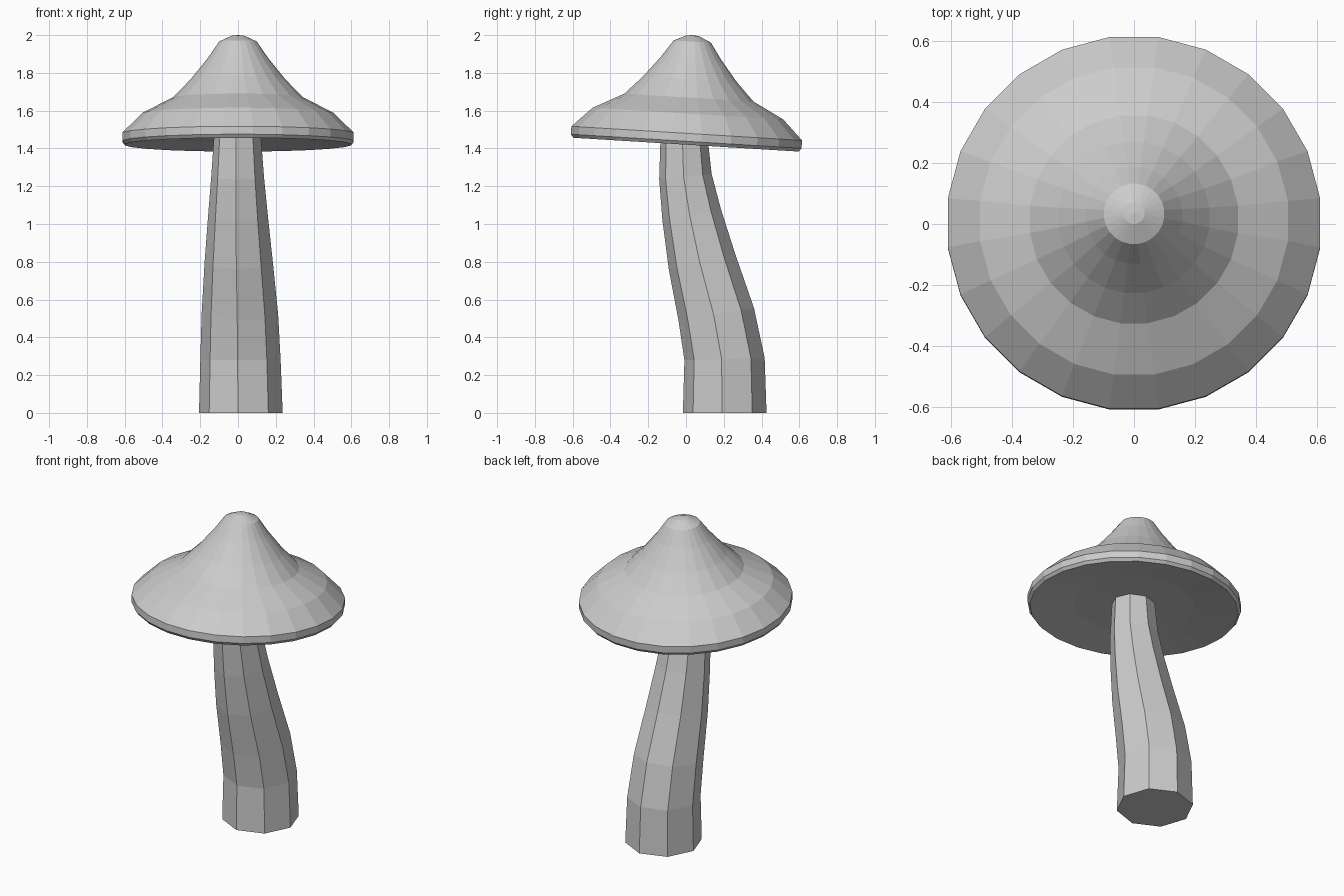
import bpy, bmesh
from math import pi, sin, cos, radians
from mathutils import Matrix, Vector

if "Cube" in bpy.data.objects:
    bpy.data.objects.remove(bpy.data.objects["Cube"])


def loft(name, rings, sides, start):
    """Skin n-sided rings; each ring is (centre, radius, x tilt). Radius 0 closes to a point."""
    bm = bmesh.new()
    loops = []
    for centre, r, tilt in rings:
        place = Matrix.Translation(centre) @ Matrix.Rotation(tilt, 4, 'X')
        angles = [start + 2 * pi * i / sides for i in range(sides)]
        loops.append([bm.verts.new(place @ Vector((r * cos(a), r * sin(a), 0))) for a in angles])
    for low, high in zip(loops, loops[1:]):
        for i in range(sides):
            j = (i + 1) % sides
            bm.faces.new((low[i], low[j], high[j], high[i]))
    bm.faces.new(loops[0][::-1])
    bm.faces.new(loops[-1])
    bmesh.ops.remove_doubles(bm, verts=bm.verts, dist=1e-4)
    bmesh.ops.recalc_face_normals(bm, faces=bm.faces)
    mesh = bpy.data.meshes.new(name)
    bm.to_mesh(mesh)
    bm.free()
    obj = bpy.data.objects.new(name, mesh)
    bpy.context.collection.objects.link(obj)
    return obj


# Curved, tapering eight-sided stem: x, y, z, radius, tilt
path = [(.015, .205, 0, .222, 0), (.013, .204, .285, .213, .03),
        (.01, .16, .523, .203, .16), (.004, .085, .80, .181, .22),
        (0, .03, 1.05, .158, .18), (-.002, -.003, 1.25, .14, .1),
        (-.003, -.012, 1.50, .122, 0)]
loft("stem", [(Vector((x, y, z)), r, t) for x, y, z, r, t in path], 8, radians(-4))

# Bell-shaped cap with a thin rim and slightly hollow underside: radius, height
profile = [(.1, .04), (.35, .03), (.603, 0), (.617, .018), (.617, .06),
           (.51, .165), (.345, .25), (.25, .348), (.16, .46), (.1, .547),
           (.035, .577), (.001, .581)]
cap = loft("cap", [(Vector((0, 0, h)), r, 0) for r, h in profile], 24, radians(7.5))
cap.location = (0, 0, 1.42)
cap.rotation_euler.x = radians(-3.5)
